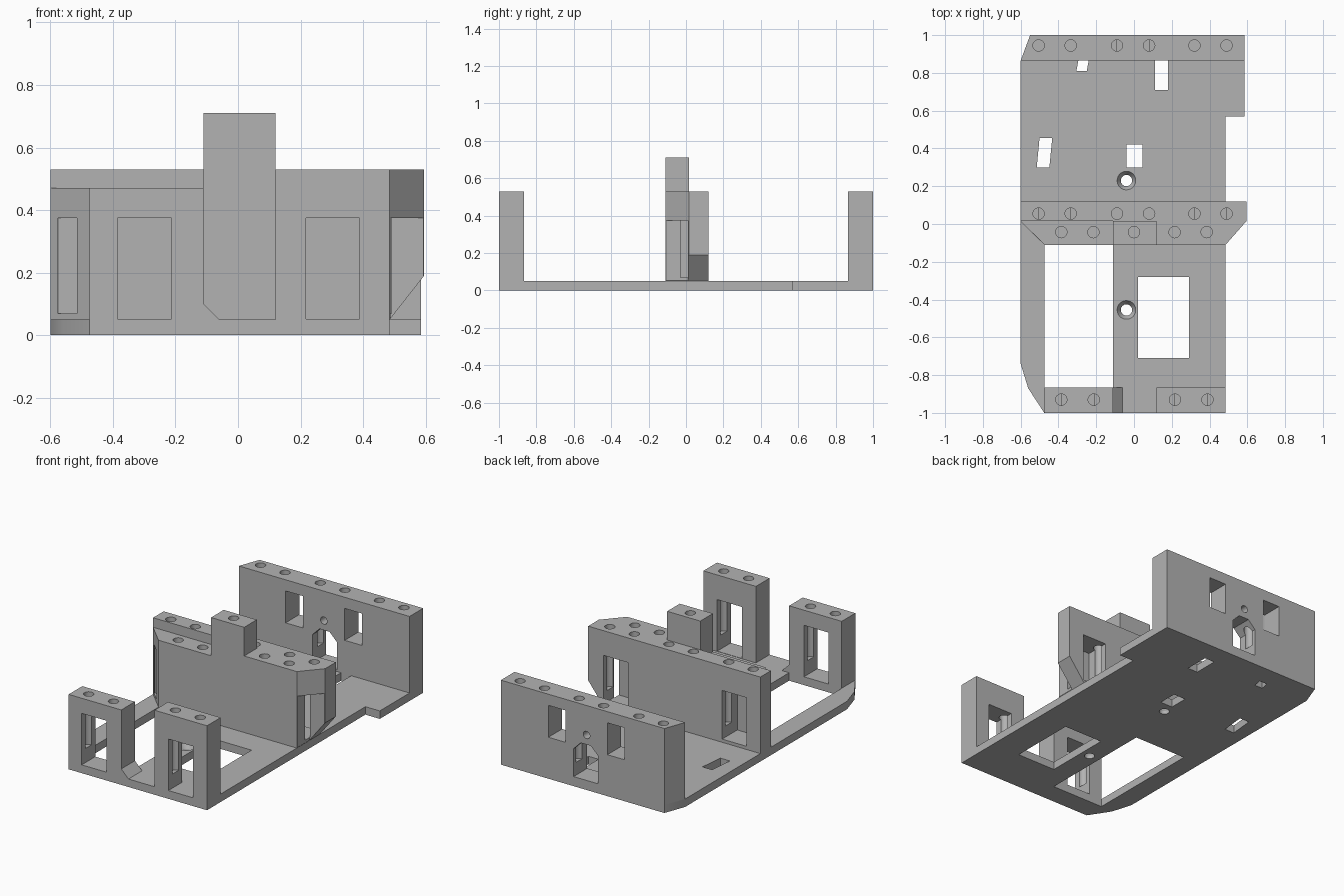
import bpy, bmesh

cube = bpy.data.objects.get("Cube")
if cube:
    bpy.data.objects.remove(cube, do_unlink=True)

grey = bpy.data.materials.new("plain grey")
grey.use_nodes = True
COLOUR = (0.45, 0.45, 0.45, 1)
grey.diffuse_color = COLOUR
grey.node_tree.nodes["Principled BSDF"].inputs["Base Color"].default_value = COLOUR


def finish(name, bm):
    bmesh.ops.recalc_face_normals(bm, faces=bm.faces)
    mesh = bpy.data.meshes.new(name)
    bm.to_mesh(mesh)
    bm.free()
    mesh.materials.append(grey)
    obj = bpy.data.objects.new(name, mesh)
    bpy.context.collection.objects.link(obj)
    return obj


def prism(name, points, lo, hi, axis="z"):
    """Extrude an outline along z (points are x, y) or y (points are x, z)."""
    bm = bmesh.new()
    rings = []
    for h in (lo, hi):
        rings.append([bm.verts.new((a, b, h) if axis == "z" else (a, h, b)) for a, b in points])
    low, high = rings
    bm.faces.new(low)
    bm.faces.new(high)
    n = len(points)
    for i in range(n):
        j = (i + 1) % n
        bm.faces.new((low[i], low[j], high[j], high[i]))
    return finish(name, bm)


def box(name, x0, x1, y0, y1, z0, z1):
    return prism(name, [(x0, y0), (x1, y0), (x1, y1), (x0, y1)], z0, z1)


def bore(x, y, z0, z1, r=0.03, r_top=None):
    bm = bmesh.new()
    bmesh.ops.create_cone(bm, cap_ends=True, segments=32, radius1=r,
                          radius2=r_top or r, depth=z1 - z0)
    bmesh.ops.translate(bm, verts=bm.verts, vec=(x, y, (z0 + z1) / 2))
    return finish("bore", bm)


def apply_boolean(target, tool, operation="DIFFERENCE"):
    tool.hide_render = True
    mod = target.modifiers.new(operation, "BOOLEAN")
    mod.operation = operation
    mod.solver = "EXACT"
    mod.object = tool
    bpy.ops.object.select_all(action="DESELECT")
    bpy.context.view_layer.objects.active = target
    target.select_set(True)
    bpy.ops.object.modifier_apply(modifier=mod.name)
    bpy.data.objects.remove(tool, do_unlink=True)


def cut(target, *tools):
    for tool in tools:
        apply_boolean(target, tool)


def smooth(obj):
    bpy.ops.object.select_all(action="DESELECT")
    bpy.context.view_layer.objects.active = obj
    obj.select_set(True)
    bpy.ops.object.shade_smooth_by_angle(angle=0.5)


FLOOR, TOP, LOW_TOP, WINDOW_TOP, BORE_END = 0.05, 0.53, 0.47, 0.375, 0.14
REAR_BORES = (-0.505, -0.335, -0.09, 0.08, 0.32, 0.49)

# Base plate with openings, cable slots and countersunk holes
base = prism("base_plate", [(-0.55, 1), (0.585, 1), (0.585, 0.57), (0.485, 0.57),
                            (0.485, -1), (-0.475, -1), (-0.56, -0.87),
                            (-0.6, -0.74), (-0.6, 0.865)], 0, FLOOR)
for x0, x1, y0, y1 in ((-0.475, -0.11, -0.865, -0.11), (0.02, 0.29, -0.71, -0.28),
                       (0.11, 0.18, 0.71, 0.865), (-0.04, 0.045, 0.3, 0.42)):
    cut(base, box("opening", x0, x1, y0, y1, -0.1, 0.2))
for x, y0, y1, w, lean in ((-0.515, 0.3, 0.455, 0.067, 0.015), (-0.305, 0.81, 0.865, 0.055, 0.01)):
    cut(base, prism("slot", [(x, y0), (x + w, y0), (x + w + lean, y1), (x + lean, y1)], -0.1, 0.2))
for y in (0.23, -0.455):
    cut(base, bore(-0.04, y, -0.1, 0.2), bore(-0.04, y, 0.02, 0.051, 0.03, 0.05))

# Back wall with two windows, a centre port and a small hole
back = prism("back_wall", [(-0.55, 1), (0.585, 1), (0.585, 0.865), (-0.6, 0.865)], FLOOR, TOP)
for x in (-0.275, 0.135):
    cut(back, box("window", x, x + 0.12, 0.8, 1.1, 0.26, 0.46))
cut(back, prism("port", [(-0.09, 0.06), (0.08, 0.06), (0.08, 0.235), (0.03, 0.285),
                         (-0.04, 0.285), (-0.09, 0.235)], 0.8, 1.1, "y"))
small = [bore(x, 0.945, BORE_END, 0.6) for x in REAR_BORES]
cut(back, *small)
hole = bmesh.new()
bmesh.ops.create_cone(hole, cap_ends=True, segments=24, radius1=0.023, radius2=0.023, depth=0.4)
for v in hole.verts:
    v.co = (v.co.x - 0.01, v.co.z + 0.93, v.co.y + 0.345)
cut(back, finish("small_hole", hole))

# Middle wall: lower front-left half, raised tab, angled ends
middle = prism("middle_wall", [(-0.6, 0.12), (0.595, 0.12), (0.595, 0.015), (0.485, -0.11),
                               (-0.475, -0.11), (-0.6, 0.015)], FLOOR, TOP)
cut(middle, box("step", -0.7, -0.11, -0.2, 0.015, LOW_TOP, 0.6))
apply_boolean(middle, box("tab", -0.11, 0.12, -0.11, 0.015, 0.4, 0.71), "UNION")
# Sloped underside of the overhang, and the notch in its angled face
cut(middle, prism("slope", [(0.485, 0), (0.485, 0.05), (0.595, 0.19), (0.7, 0.19), (0.7, 0)],
                  -0.3, 0.3, "y"),
    box("notch", 0.487, 0.7, -0.2, 0.012, 0, WINDOW_TOP))
# Rear pockets and the side slot
for x in (-0.505, 0.32):
    cut(middle, box("pocket", x, x + 0.17, -0.03, 0.2, 0.07, WINDOW_TOP))
cut(middle, box("side_slot", -0.575, -0.515, -0.2, 0, 0.07, WINDOW_TOP),
    box("passage", -0.575, -0.45, -0.03, 0, 0.07, WINDOW_TOP))
for x in REAR_BORES:
    cut(middle, bore(x, 0.055, BORE_END, 0.6))
for x, top in ((-0.385, LOW_TOP), (-0.215, LOW_TOP), (0, 0.71), (0.215, TOP), (0.385, TOP)):
    cut(middle, bore(x, -0.043, top - 0.09, top + 0.1))

# Front posts, each a window frame with two bores
left = box("front_post_left", 0.12, 0.485, -1, -0.865, FLOOR, TOP)
right = prism("front_post_right", [(-0.475, FLOOR), (-0.06, FLOOR), (-0.11, 0.1),
                                   (-0.11, LOW_TOP), (-0.475, LOW_TOP)], -1, -0.865, "y")
for post, x in ((left, 0.217), (right, -0.385)):
    cut(post, box("window", x, x + 0.172, -1.1, -0.8, 0.052, WINDOW_TOP))
    for side in (x, x + 0.172):
        cut(post, bore(side, -0.93, BORE_END, 0.6))

for part in (base, back, middle, left, right):
    smooth(part)
